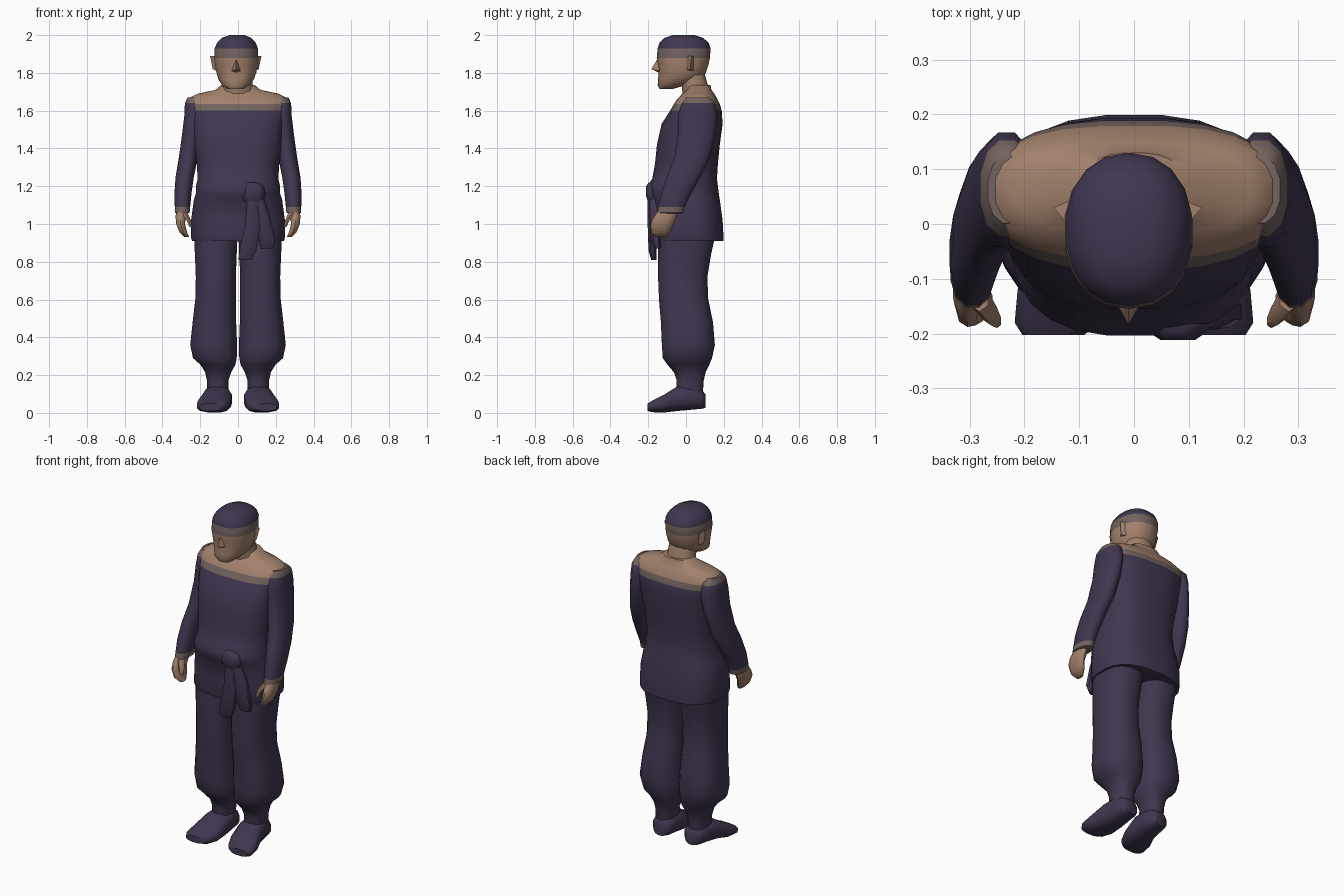
import bpy, bmesh, math


def material(name, rgb):
    m = bpy.data.materials.new(name)
    m.diffuse_color = (*rgb, 1)
    return m


CLOTH = material("dark purple cloth", (0.052, 0.037, 0.078))
SKIN = material("tan skin", (0.36, 0.22, 0.15))
EDGE = material("grey brown edge", (0.17, 0.125, 0.112))
MATS = [CLOTH, SKIN, EDGE]


def loft(name, rings, rule, n=16, power=2.4, axis="z", side=1):
    """Skin rounded rings (position, u min, u max, v min, v max).
    axis z: u = x, v = y.  axis y: u = x, v = z."""
    bm = bmesh.new()
    loops = []
    for p, u0, u1, v0, v1 in rings:
        loop = []
        for i in range(n):
            a = 2 * math.pi * (i + 0.5) / n
            c, s = math.cos(a), math.sin(a)
            k = 2 / power
            u = (u0 + u1) / 2 + (u1 - u0) / 2 * math.copysign(abs(c) ** k, c)
            v = (v0 + v1) / 2 + (v1 - v0) / 2 * math.copysign(abs(s) ** k, s)
            co = (u * side, v, p) if axis == "z" else (u * side, p, v)
            loop.append(bm.verts.new(co))
        loops.append(loop)
    for a, b in zip(loops, loops[1:]):
        for i in range(n):
            j = (i + 1) % n
            bm.faces.new((a[i], a[j], b[j], b[i]))
    bm.faces.new(loops[0])
    bm.faces.new(loops[-1])
    finish(name, bm, rule)


def wedge(name, pts, faces, rule, side=1):
    bm = bmesh.new()
    vs = [bm.verts.new((x * side, y, z)) for x, y, z in pts]
    for f in faces:
        bm.faces.new([vs[i] for i in f])
    finish(name, bm, rule)


def finish(name, bm, rule):
    bmesh.ops.recalc_face_normals(bm, faces=bm.faces)
    for f in bm.faces:
        f.material_index = rule(f.calc_center_median())
        f.smooth = True
    me = bpy.data.meshes.new(name)
    bm.to_mesh(me)
    bm.free()
    for m in MATS:
        me.materials.append(m)
    ob = bpy.data.objects.new(name, me)
    bpy.context.collection.objects.link(ob)
    bpy.ops.object.select_all(action="DESELECT")
    ob.select_set(True)
    bpy.context.view_layer.objects.active = ob
    bpy.ops.object.shade_smooth_by_angle(angle=math.radians(50))


def cloth(c):
    return 0


def skin(c):
    return 1


# Tunic with belt bulge, ending in bare shoulders
loft("tunic", [
    (0.91, -0.245, 0.245, -0.175, 0.20),
    (0.93, -0.25, 0.25, -0.18, 0.20),
    (1.02, -0.25, 0.25, -0.175, 0.195),
    (1.13, -0.235, 0.235, -0.185, 0.18),
    (1.16, -0.225, 0.225, -0.205, 0.175),
    (1.20, -0.225, 0.225, -0.205, 0.17),
    (1.24, -0.215, 0.215, -0.18, 0.165),
    (1.32, -0.22, 0.22, -0.165, 0.17),
    (1.42, -0.235, 0.235, -0.155, 0.18),
    (1.53, -0.245, 0.245, -0.13, 0.195),
    (1.60, -0.265, 0.265, -0.085, 0.19),
    (1.635, -0.272, 0.272, -0.065, 0.18),
    (1.665, -0.265, 0.265, -0.045, 0.165),
    (1.69, -0.215, 0.215, -0.02, 0.15),
    (1.71, -0.12, 0.12, 0.0, 0.135),
    (1.735, -0.09, 0.09, 0.01, 0.13),
], lambda c: 1 if c.z > 1.635 else 2 if c.z > 1.60 else 0, n=24, power=2.6)

# Sash knot and hanging tails
loft("sash_knot", [
    (1.12, 0.03, 0.13, -0.205, -0.12), (1.15, 0.01, 0.15, -0.215, -0.12),
    (1.20, 0.02, 0.14, -0.215, -0.12), (1.22, 0.04, 0.11, -0.20, -0.12)],
    cloth, n=8)
loft("sash_long_tail", [
    (0.81, 0.0, 0.075, -0.185, -0.155), (0.86, 0.005, 0.10, -0.20, -0.155),
    (1.0, 0.035, 0.12, -0.205, -0.15), (1.16, 0.05, 0.11, -0.205, -0.15)],
    cloth, n=8)
loft("sash_short_tail", [
    (0.87, 0.12, 0.19, -0.17, -0.13), (0.92, 0.11, 0.20, -0.19, -0.13),
    (1.05, 0.08, 0.17, -0.195, -0.13), (1.16, 0.06, 0.13, -0.20, -0.13)],
    cloth, n=8)

# Neck and head, with a cap of dark hair and a blended hairline band
loft("neck", [
    (1.68, -0.10, 0.10, -0.02, 0.13), (1.73, -0.085, 0.08, -0.025, 0.12),
    (1.80, -0.09, 0.08, -0.06, 0.10)], skin, n=12, power=2)
loft("head", [
    (1.715, -0.055, 0.03, -0.14, -0.07),
    (1.735, -0.085, 0.06, -0.15, 0.0),
    (1.765, -0.105, 0.085, -0.148, 0.08),
    (1.80, -0.115, 0.098, -0.145, 0.105),
    (1.84, -0.123, 0.105, -0.148, 0.118),
    (1.88, -0.128, 0.108, -0.155, 0.127),
    (1.93, -0.125, 0.107, -0.15, 0.13),
    (1.96, -0.112, 0.095, -0.14, 0.12),
    (1.985, -0.088, 0.072, -0.115, 0.09),
    (2.0, -0.045, 0.035, -0.07, 0.045),
], lambda c: 0 if c.z > 1.93 else 2 if c.z > 1.88 else 1, n=18, power=2.2)
wedge("nose", [(-0.01, -0.15, 1.875), (-0.035, -0.14, 1.81),
               (0.015, -0.14, 1.81), (-0.01, -0.184, 1.82),
               (-0.01, -0.14, 1.80)],
      [(0, 1, 3), (0, 3, 2), (1, 4, 3), (4, 2, 3), (0, 2, 4, 1)], skin)
for side, label, off in ((1, "left", -0.012), (-1, "right", 0.012)):
    wedge(label + "_ear", [
        (0.10 + off, -0.01, 1.89), (0.10 + off, -0.01, 1.81),
        (0.136 + off, 0.03, 1.89), (0.122 + off, 0.02, 1.82),
        (0.10 + off, 0.045, 1.89), (0.10 + off, 0.04, 1.81)],
        [(0, 1, 3, 2), (2, 3, 5, 4), (0, 2, 4), (1, 5, 3), (0, 4, 5, 1)],
        skin, side)

# Limbs, built once and repeated on each side
for side, label in ((1, "left"), (-1, "right")):
    loft(label + "_sleeve", [
        (1.055, 0.268, 0.325, -0.14, -0.03),
        (1.06, 0.255, 0.336, -0.155, -0.012),
        (1.09, 0.252, 0.336, -0.15, -0.005),
        (1.16, 0.245, 0.338, -0.135, 0.03),
        (1.25, 0.232, 0.332, -0.105, 0.08),
        (1.35, 0.212, 0.315, -0.065, 0.13),
        (1.48, 0.19, 0.297, -0.045, 0.16),
        (1.58, 0.18, 0.285, -0.045, 0.17),
        (1.64, 0.18, 0.283, -0.025, 0.155),
        (1.67, 0.19, 0.268, 0.0, 0.125),
    ], lambda c: 2 if c.z < 1.09 or c.z > 1.645 else 0, n=12, power=2.2,
        side=side)
    loft(label + "_hand", [
        (0.93, 0.258, 0.285, -0.165, -0.115),
        (0.955, 0.268, 0.31, -0.185, -0.085),
        (1.0, 0.28, 0.328, -0.188, -0.065),
        (1.04, 0.275, 0.332, -0.17, -0.05),
        (1.08, 0.27, 0.325, -0.14, -0.03),
    ], skin, n=10, side=side)
    loft(label + "_thumb", [
        (0.985, 0.242, 0.258, -0.19, -0.165),
        (1.02, 0.248, 0.275, -0.185, -0.145),
        (1.06, 0.265, 0.30, -0.16, -0.11),
    ], skin, n=6, side=side)

    # Baggy trouser leg gathered at the shin
    loft(label + "_trouser_leg", [
        (0.10, 0.05, 0.165, -0.055, 0.09),
        (0.17, 0.05, 0.165, -0.05, 0.095),
        (0.215, 0.035, 0.175, -0.065, 0.105),
        (0.255, 0.012, 0.20, -0.10, 0.125),
        (0.29, 0.005, 0.24, -0.125, 0.14),
        (0.36, 0.003, 0.255, -0.13, 0.155),
        (0.48, 0.008, 0.242, -0.135, 0.145),
        (0.60, 0.01, 0.228, -0.145, 0.12),
        (0.72, 0.01, 0.225, -0.15, 0.115),
        (0.84, 0.005, 0.23, -0.15, 0.135),
        (0.95, 0.0, 0.235, -0.15, 0.16),
    ], cloth, n=16, power=2.5, side=side)
    # Shoe turned slightly outward
    loft(label + "_shoe", [
        (-0.203, 0.09, 0.205, 0.01, 0.05),
        (-0.18, 0.06, 0.22, 0.003, 0.065),
        (-0.12, 0.035, 0.215, 0.0, 0.095),
        (-0.05, 0.03, 0.19, 0.008, 0.14),
        (0.03, 0.038, 0.175, 0.015, 0.15),
        (0.08, 0.045, 0.165, 0.02, 0.13),
        (0.102, 0.065, 0.145, 0.025, 0.10),
    ], cloth, n=12, power=2.5, axis="y", side=side)
